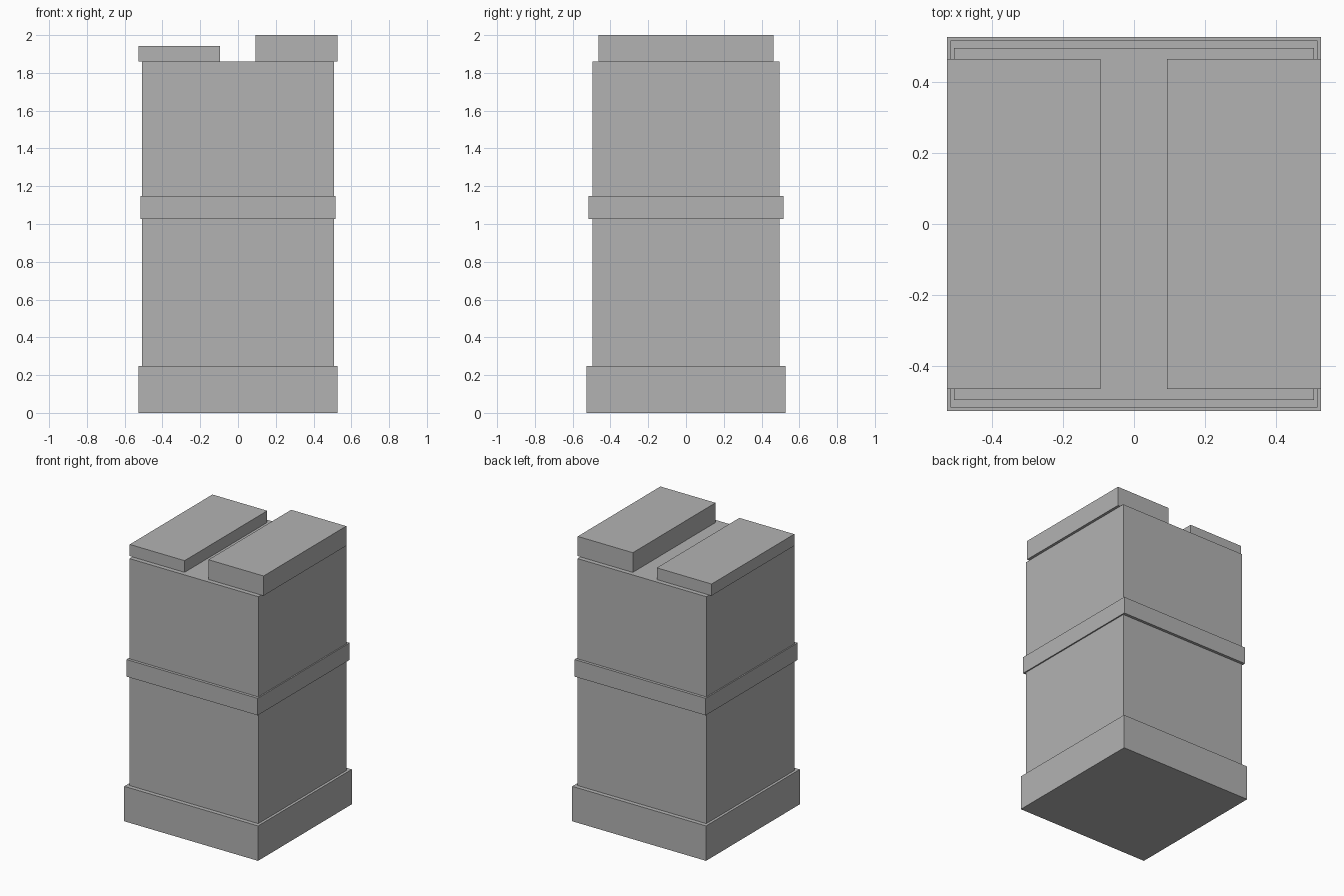
import bpy

if "Cube" in bpy.data.objects:
    bpy.data.objects.remove(bpy.data.objects["Cube"])

# One plain grey for the whole stack
grey = bpy.data.materials.new("stone_grey")
grey.diffuse_color = (0.45, 0.45, 0.45, 1.0)
grey.use_nodes = True
grey.node_tree.nodes["Principled BSDF"].inputs["Base Color"].default_value = grey.diffuse_color


def block(name, x, y, z):
    """Box spanning the (min, max) ranges x, y and z."""
    ranges = (x, y, z)
    bpy.ops.mesh.primitive_cube_add(size=1, location=[(a + b) / 2 for a, b in ranges])
    ob = bpy.context.object
    ob.name = name
    ob.scale = [b - a for a, b in ranges]
    bpy.ops.object.transform_apply(location=False, rotation=False, scale=True)
    ob.data.materials.append(grey)
    return ob


def both(h):
    return (-h, h)


# Plinth, shaft halves and the band between them
block("plinth", both(0.526), both(0.526), (0, 0.248))
block("lower_shaft", both(0.507), both(0.496), (0.248, 1.027))
block("middle_band", both(0.516), both(0.516), (1.027, 1.148))
block("upper_shaft", both(0.507), both(0.496), (1.148, 1.86))

# Two top slabs of different height with a channel between
block("low_top_slab", (-0.526, -0.095), both(0.464), (1.86, 1.943))
block("high_top_slab", (0.093, 0.526), both(0.464), (1.86, 2.0))
